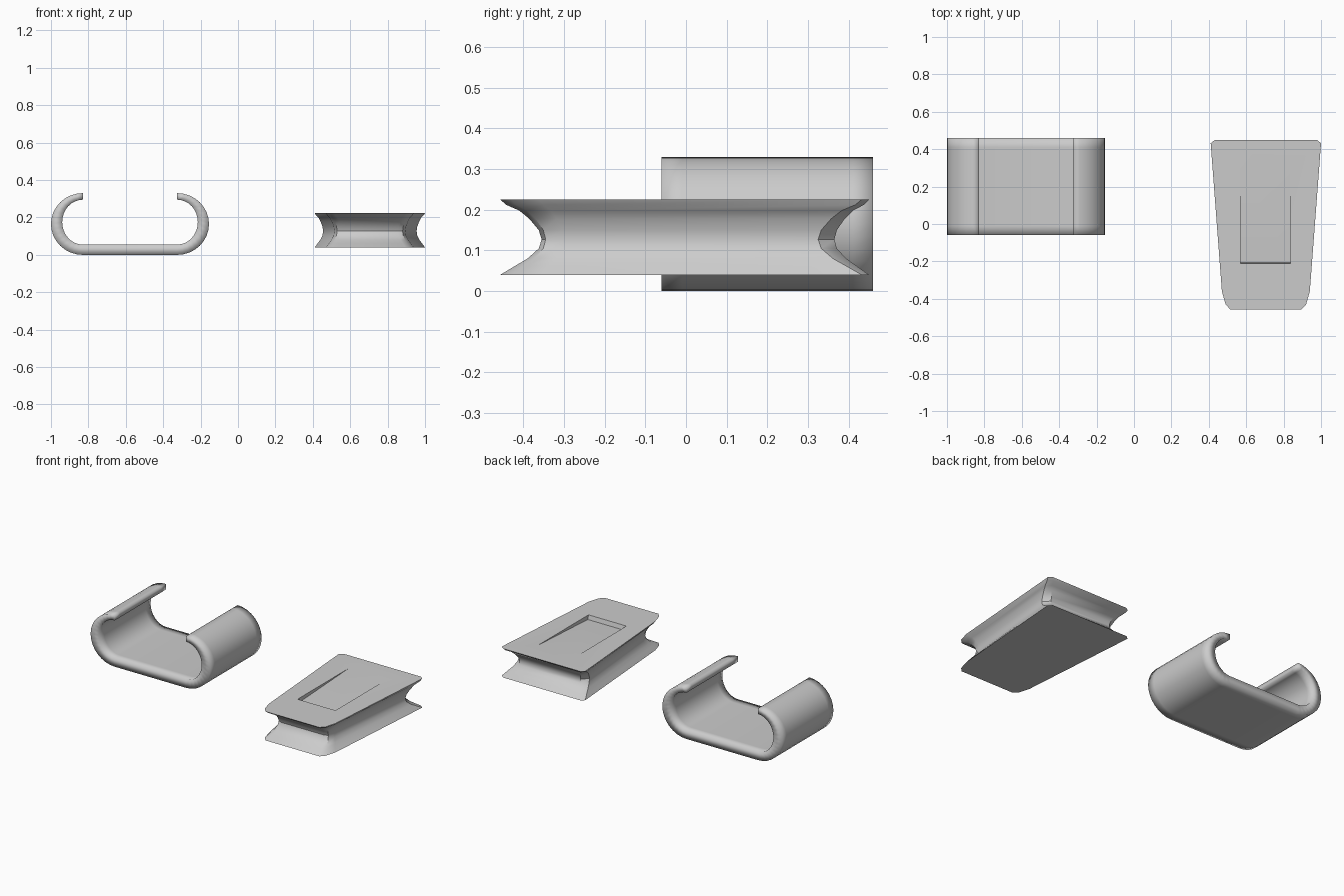
import bpy, bmesh
from math import cos, sin, pi

if "Cube" in bpy.data.objects:
    bpy.data.objects.remove(bpy.data.objects["Cube"])


def make_object(name, bm):
    bmesh.ops.recalc_face_normals(bm, faces=bm.faces)
    me = bpy.data.meshes.new(name)
    bm.to_mesh(me)
    bm.free()
    ob = bpy.data.objects.new(name, me)
    bpy.context.collection.objects.link(ob)
    return ob


def select_only(ob):
    bpy.ops.object.select_all(action='DESELECT')
    ob.select_set(True)
    bpy.context.view_layer.objects.active = ob


# Loft closed rings of points, optionally capping both ends
def loft(bm, rings):
    loops = [[bm.verts.new(p) for p in r] for r in rings]
    n = len(loops[0])
    for a, b in zip(loops, loops[1:]):
        for i in range(n):
            j = (i + 1) % n
            bm.faces.new((a[i], a[j], b[j], b[i]))
    return loops


# Spring clip: C-shaped section swept along y
def c_curve(rx, rz, cz, steps=16):
    left = [(-0.83 - rx * sin(pi * i / steps), cz + rz * cos(pi * i / steps))
            for i in range(steps + 1)]
    right = [(-1.155 - x, z) for x, z in reversed(left)]
    return left + right


outer = c_curve(0.17, 0.165, 0.165)
inner = c_curve(0.11, 0.12, 0.175)
section = outer + inner[::-1]
bm = bmesh.new()
loops = loft(bm, [[(x, y, z) for x, z in section] for y in (-0.06, -0.01, 0.41, 0.46)])
n = len(section)
for ring in (loops[0], loops[-1]):
    for i in range(n // 2 - 1):
        bm.faces.new((ring[i], ring[i + 1], ring[n - 2 - i], ring[n - 1 - i]))
clip = make_object("spring_clip", bm)
select_only(clip)
bpy.ops.object.shade_smooth()

# Tapered block with a concave waist
rim = [(0.19, -0.457), (0.215, -0.43), (0.235, -0.36), (0.295, 0.432), (0.272, 0.45)]
waist = [(0.15, -0.355), (0.175, -0.345), (0.19, -0.30), (0.25, 0.325), (0.215, 0.365)]
levels = [(0.04, 0), (0.062, 0.36), (0.08, 0.66), (0.105, 0.93), (0.127, 1),
          (0.15, 0.93), (0.178, 0.7), (0.198, 0.46), (0.212, 0.15), (0.225, 0)]
CX = 0.705


def block_ring(z, t):
    half = [(a + (c - a) * t, b + (d - b) * t) for (a, b), (c, d) in zip(rim, waist)]
    return ([(CX + x, y, z) for x, y in half] +
            [(CX - x, y, z) for x, y in reversed(half)])


bm = bmesh.new()
loops = loft(bm, [block_ring(z, t) for z, t in levels])
bm.faces.new(loops[0])
bm.faces.new(loops[-1])
block = make_object("tapered_block", bm)

# Thumb grip: shallow ramp cut into the top
bm = bmesh.new()
tri = [(-0.222, 0.26), (-0.205, 0.198), (0.3, 0.225), (0.3, 0.26)]
loops = loft(bm, [[(x, y, z) for y, z in tri] for x in (0.57, 0.838)])
for ring in loops:
    bm.faces.new(ring)
cutter = make_object("grip_cutter", bm)
cutter.hide_render = True
mod = block.modifiers.new("grip", 'BOOLEAN')
mod.operation = 'DIFFERENCE'
mod.solver = 'EXACT'
mod.object = cutter
select_only(block)
bpy.ops.object.modifier_apply(modifier=mod.name)
bpy.data.objects.remove(cutter)
bpy.ops.object.shade_smooth_by_angle(angle=0.6)
